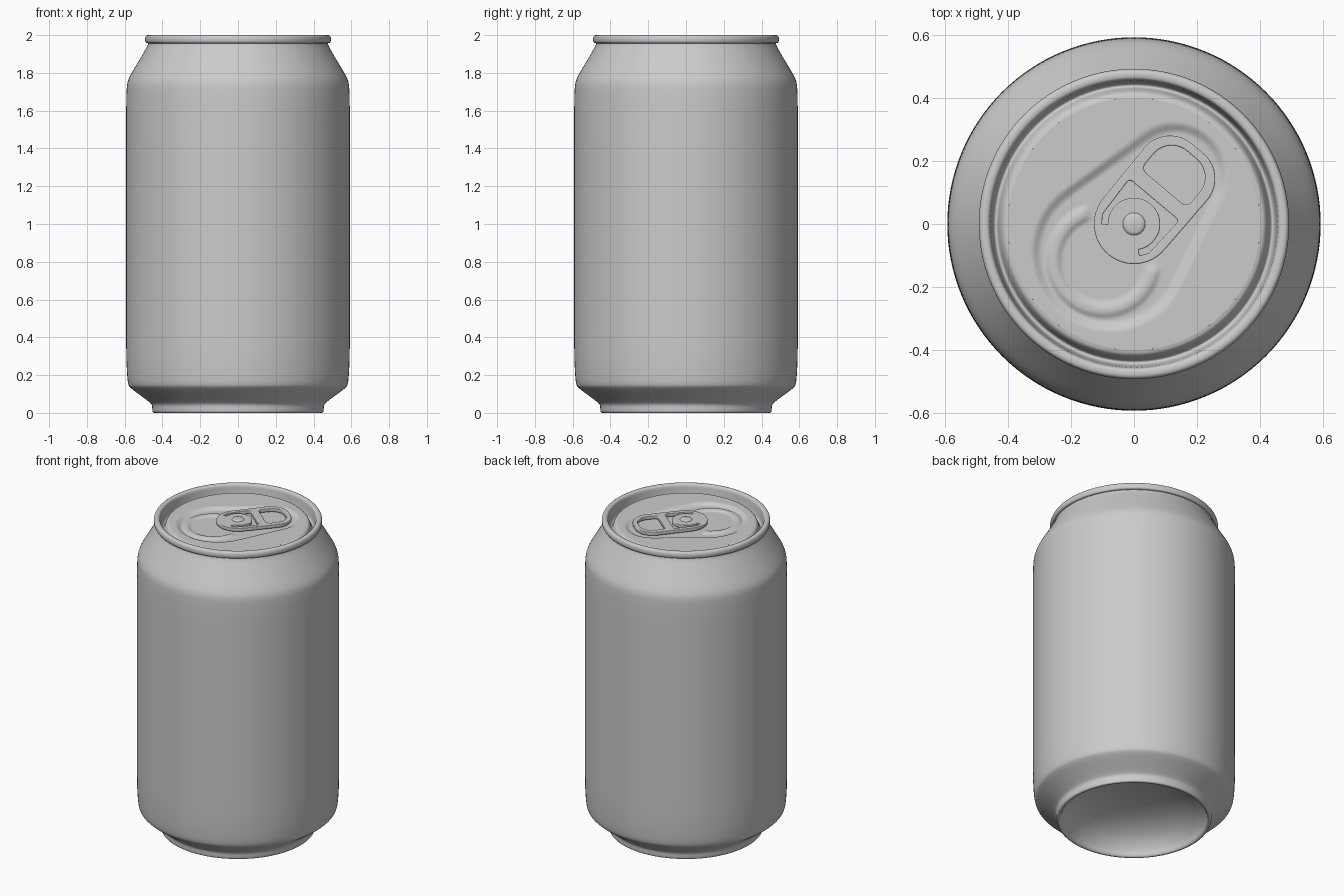
import bpy, bmesh, math
from math import sin, cos, pi, hypot, radians

if "Cube" in bpy.data.objects:
    bpy.data.objects.remove(bpy.data.objects["Cube"])

AXIS = radians(50)          # direction the pull tab points
PANEL_R, PANEL_Z = 0.40, 1.968


def finish(ob, angle=40):
    bpy.ops.object.select_all(action='DESELECT')
    ob.select_set(True)
    bpy.context.view_layer.objects.active = ob
    bpy.ops.object.shade_smooth_by_angle(angle=radians(angle))


def chaikin(pts, n=2):
    for _ in range(n):
        out = [pts[0]]
        for (a, b), (c, d) in zip(pts, pts[1:]):
            out += [(a * .75 + c * .25, b * .75 + d * .25), (a * .25 + c * .75, b * .25 + d * .75)]
        pts = out + [pts[-1]]
    return pts


def spin(name, rings, segs, height=None, angle=40):
    """Revolve (radius, z) rings; height(x, y) optionally replaces z."""
    bm = bmesh.new()
    loops = []
    for r, z in rings:
        n = 1 if r < 1e-6 else segs
        loop = []
        for i in range(n):
            t = 2 * pi * i / segs
            x, y = r * cos(t), r * sin(t)
            loop.append(bm.verts.new((x, y, height(x, y) if height else z)))
        loops.append(loop)
    for a, b in zip(loops, loops[1:]):
        for i in range(segs):
            j = (i + 1) % segs
            if len(a) == 1:
                bm.faces.new((a[0], b[i], b[j]))
            elif len(b) == 1:
                bm.faces.new((a[i], b[0], a[j]))
            else:
                bm.faces.new((a[i], b[i], b[j], a[j]))
    bmesh.ops.recalc_face_normals(bm, faces=bm.faces)
    if height:
        for f in bm.faces:
            if f.normal.z < 0:
                f.normal_flip()
    me = bpy.data.meshes.new(name)
    bm.to_mesh(me)
    bm.free()
    ob = bpy.data.objects.new(name, me)
    bpy.context.collection.objects.link(ob)
    finish(ob, angle)
    return ob


# Can body: domed base, wall, neck, rolled rim, countersink groove
profile = [(0, .19), (.15, .182), (.28, .15), (.37, .10), (.42, .04), (.43, .0), (.449, .0),
           (.454, .012), (.454, .04), (.465, .055), (.515, .092), (.57, .132), (.582, .15),
           (.588, .21), (.592, .32), (.592, .5), (.592, 1.4), (.592, 1.62), (.590, 1.71),
           (.586, 1.75), (.572, 1.785), (.53, 1.855), (.492, 1.92), (.478, 1.945), (.475, 1.958),
           (.486, 1.958), (.492, 1.968), (.492, 1.988), (.484, 2.0), (.464, 2.0), (.456, 1.99),
           (.453, 1.96), (.448, 1.925), (.44, 1.915), (.432, 1.92), (.425, 1.945),
           (.415, 1.964), (PANEL_R, PANEL_Z)]
spin("can_body", chaikin(profile), 128, angle=60)


def smooth(a, b, x):
    t = min(1, max(0, (x - a) / (b - a)))
    return t * t * (3 - 2 * t)


def teardrop(u, v):
    """Signed distance to the hull of the large mouth circle and small tab circle."""
    a0, r1, r2, h = -.12, .245, .165, .32
    x, y = abs(v), u - a0
    b = (r1 - r2) / h
    a = math.sqrt(1 - b * b)
    k = -b * x + a * y
    if k < 0:
        return hypot(x, y) - r1
    if k > a * h:
        return hypot(x, y - h) - r2
    return a * x + b * y - r1


def lid_height(x, y):
    u, v = x * cos(AXIS) + y * sin(AXIS), -x * sin(AXIS) + y * cos(AXIS)
    z = PANEL_Z - .014 * (1 - smooth(-.03, .005, teardrop(u, v)))
    # raised bead round the mouth, open towards the tab
    du, dv = u + .15, v
    d = hypot(du, dv)
    side = smooth(radians(52), radians(66), abs(math.atan2(dv, du)))
    z += .009 * side * smooth(.128, .152, d) * (1 - smooth(.165, .188, d))
    return z


# Lid panel with pressed teardrop recess
spin("lid_panel", [(PANEL_R * i / 80, 0) for i in range(81)], 160, height=lid_height, angle=60)

# Rivet
spin("rivet", [(0, 1.993), (.025, 1.993), (.033, 1.990), (.037, 1.984), (.037, 1.975),
               (.06, 1.965), (.06, 1.95), (0, 1.95)], 40)


def arc(cx, cy, r, a0, a1, n=10):
    return [(cx + r * cos(radians(a0 + (a1 - a0) * i / n)),
             cy + r * sin(radians(a0 + (a1 - a0) * i / n))) for i in range(n + 1)]


# Pull tab: outline, finger hole and slot round the rivet tongue
outline = (arc(0, 0, .127, 90, 270, 24) + arc(.208, -.025, .105, -90, 0)
           + arc(.208, .025, .105, 0, 90))
finger_hole = (arc(.170, .073, .022, 90, 180, 5) + arc(.170, -.073, .022, 180, 270, 5)
               + arc(.21, -.02, .075, -90, 0) + arc(.21, .02, .075, 0, 90))
slot = (arc(0, 0, .083, -130, 130, 36) + [(-.065, .078), (-.04, .096)]
        + arc(.088, .090, .012, 90, 0, 4) + arc(.088, -.090, .012, 0, -90, 4)
        + [(-.04, -.096), (-.065, -.078)])
cu = bpy.data.curves.new("pull_tab", 'CURVE')
cu.dimensions = '2D'
cu.fill_mode = 'BOTH'
cu.extrude = .007
cu.bevel_depth = .004
cu.bevel_resolution = 2
cu.offset = -.004
for pts in (outline, finger_hole, slot):
    sp = cu.splines.new('POLY')
    sp.points.add(len(pts) - 1)
    for p, (x, y) in zip(sp.points, pts):
        p.co = (x, y, 0, 1)
    sp.use_cyclic_u = True
tab = bpy.data.objects.new("pull_tab", cu)
bpy.context.collection.objects.link(tab)
tab.location.z = 1.975
tab.rotation_euler.z = AXIS
bpy.ops.object.select_all(action='DESELECT')
tab.select_set(True)
bpy.context.view_layer.objects.active = tab
bpy.ops.object.convert(target='MESH')
finish(bpy.context.view_layer.objects.active)
